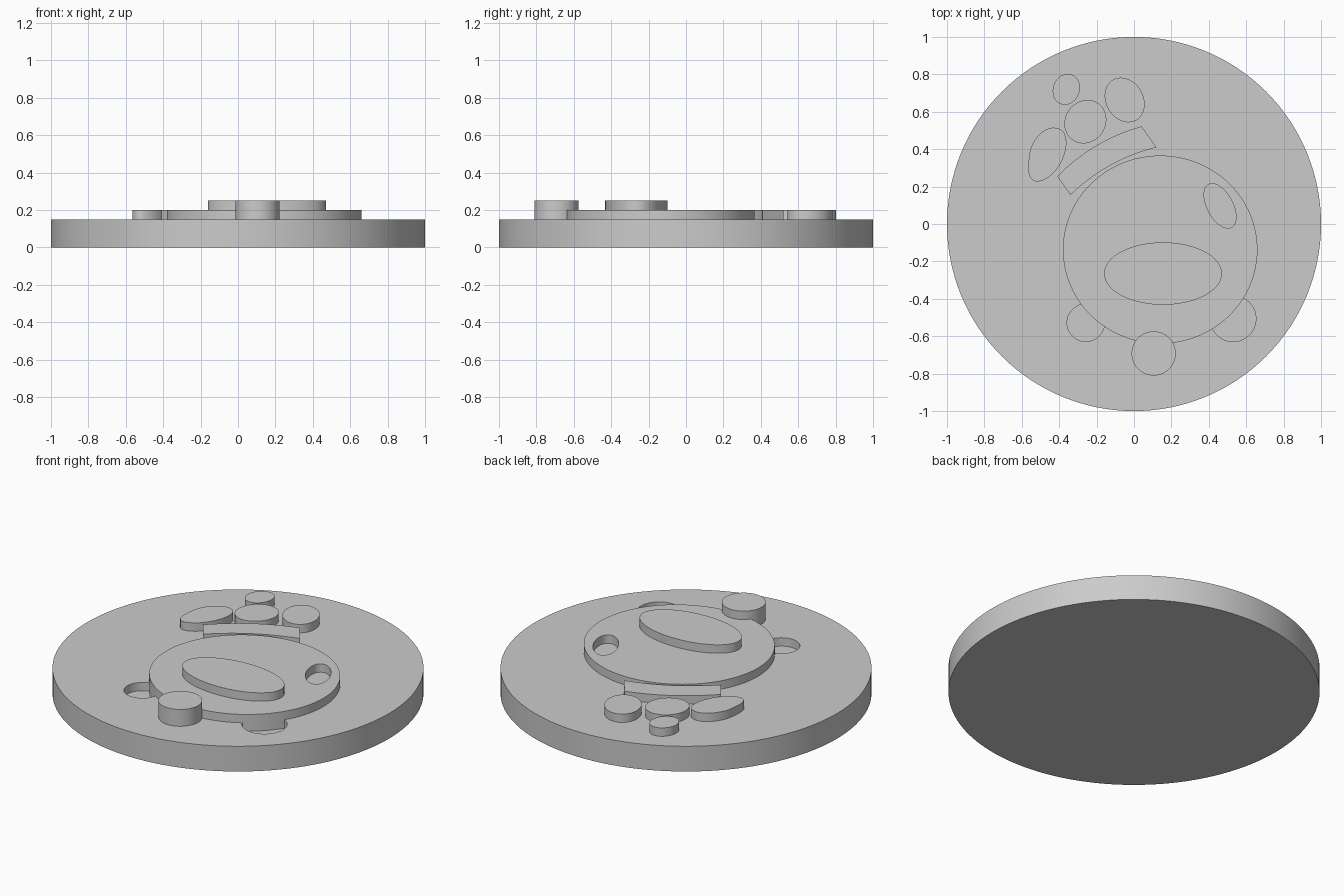
import bpy, bmesh
from math import sin, cos, pi, radians
from mathutils import Vector

cube = bpy.data.objects.get("Cube")
if cube:
    bpy.data.objects.remove(cube, do_unlink=True)

GREY = (0.6, 0.6, 0.6, 1)
grey = bpy.data.materials.new("plain grey")
grey.use_nodes = True
grey.diffuse_color = GREY
grey.node_tree.nodes["Principled BSDF"].inputs["Base Color"].default_value = GREY

TOP, LOW, HIGH = 0.15, 0.2, 0.25   # base top, low relief, high relief
SUNK = 0.05                        # how deep reliefs are rooted in the base


def ellipse(x, y, a, b, tilt=0, n=64):
    c, s = cos(radians(tilt)), sin(radians(tilt))
    pts = []
    for i in range(n):
        u, v = a * cos(2 * pi * i / n), b * sin(2 * pi * i / n)
        pts.append((x + u * c - v * s, y + u * s + v * c))
    return pts


def smooth_loop(points, steps=6):
    """Closed Catmull-Rom outline through a few points."""
    p = [Vector(q) for q in points]
    n, out = len(p), []
    for i in range(n):
        a, b, c, d = (p[(i + k) % n] for k in (-1, 0, 1, 2))
        for j in range(steps):
            t = j / steps
            out.append((2 * b + (c - a) * t + (2 * a - 5 * b + 4 * c - d) * t ** 2
                        + (3 * b - a - 3 * c + d) * t ** 3) / 2)
    return out


def bow(start, end, sag, steps=16):
    """Shallow arc bulging to the left of its direction."""
    a, b = Vector(start), Vector(end)
    side = Vector((a.y - b.y, b.x - a.x)).normalized()
    return [a.lerp(b, i / steps) + side * 4 * sag * (i / steps) * (1 - i / steps)
            for i in range(steps + 1)]


def slab(name, outline, z0, z1):
    bm = bmesh.new()
    face = bm.faces.new([bm.verts.new((p[0], p[1], z0)) for p in outline])
    ext = bmesh.ops.extrude_face_region(bm, geom=[face])
    top = [g for g in ext["geom"] if isinstance(g, bmesh.types.BMVert)]
    bmesh.ops.translate(bm, verts=top, vec=(0, 0, z1 - z0))
    bmesh.ops.recalc_face_normals(bm, faces=bm.faces)
    mesh = bpy.data.meshes.new(name)
    bm.to_mesh(mesh)
    bm.free()
    mesh.materials.append(grey)
    obj = bpy.data.objects.new(name, mesh)
    bpy.context.collection.objects.link(obj)
    return obj


def activate(obj):
    bpy.ops.object.select_all(action="DESELECT")
    obj.select_set(True)
    bpy.context.view_layer.objects.active = obj


def recess(target, outline, floor):
    cutter = slab("cutter", outline, floor, 0.4)
    cutter.hide_render = True
    mod = target.modifiers.new("recess", "BOOLEAN")
    mod.operation, mod.solver, mod.object = "DIFFERENCE", "EXACT", cutter
    activate(target)
    bpy.ops.object.modifier_apply(modifier=mod.name)
    bpy.data.objects.remove(cutter, do_unlink=True)


# Round base with two sunken circles
base = slab("base_disc", ellipse(0, 0, 1, 1, n=128), 0, TOP)
recess(base, ellipse(-0.258, -0.528, 0.1, 0.1), 0.1)
recess(base, ellipse(0.53, -0.507, 0.122, 0.122), 0.1)

# Large raised body with a sunken oval
body = slab("body_plate", ellipse(0.14, -0.137, 0.52, 0.503, n=128), SUNK, LOW)
recess(body, ellipse(0.46, 0.097, 0.13, 0.068, 118), TOP - 0.001)

# High reliefs
parts = [base, body,
         slab("front_oval", ellipse(0.155, -0.265, 0.315, 0.167), SUNK, HIGH),
         slab("front_knob", ellipse(0.105, -0.692, 0.118, 0.118), SUNK, HIGH)]

# Curved band behind the body
outer = bow((-0.41, 0.255), (0.04, 0.522), 0.035)
inner = bow((-0.34, 0.155), (0.12, 0.41), 0.035)
parts.append(slab("curved_band", outer + inner[::-1], SUNK, LOW))

# Cluster of rounded pads behind the band
pads = {
    "back_pad": ellipse(-0.362, 0.72, 0.084, 0.071, 70),
    "middle_pad": ellipse(-0.26, 0.547, 0.12, 0.108, 55),
    "left_pad": ellipse(-0.05, 0.663, 0.125, 0.1, 120),
    "right_pad": smooth_loop([(-0.565, 0.31), (-0.55, 0.41), (-0.5, 0.485),
                              (-0.435, 0.515), (-0.375, 0.49), (-0.363, 0.41),
                              (-0.395, 0.32), (-0.45, 0.255), (-0.515, 0.227),
                              (-0.555, 0.25)]),
}
parts += [slab(name, outline, SUNK, LOW) for name, outline in pads.items()]

# Smooth walls, crisp rims
for part in parts:
    activate(part)
    bpy.ops.object.shade_smooth_by_angle(angle=radians(30))
